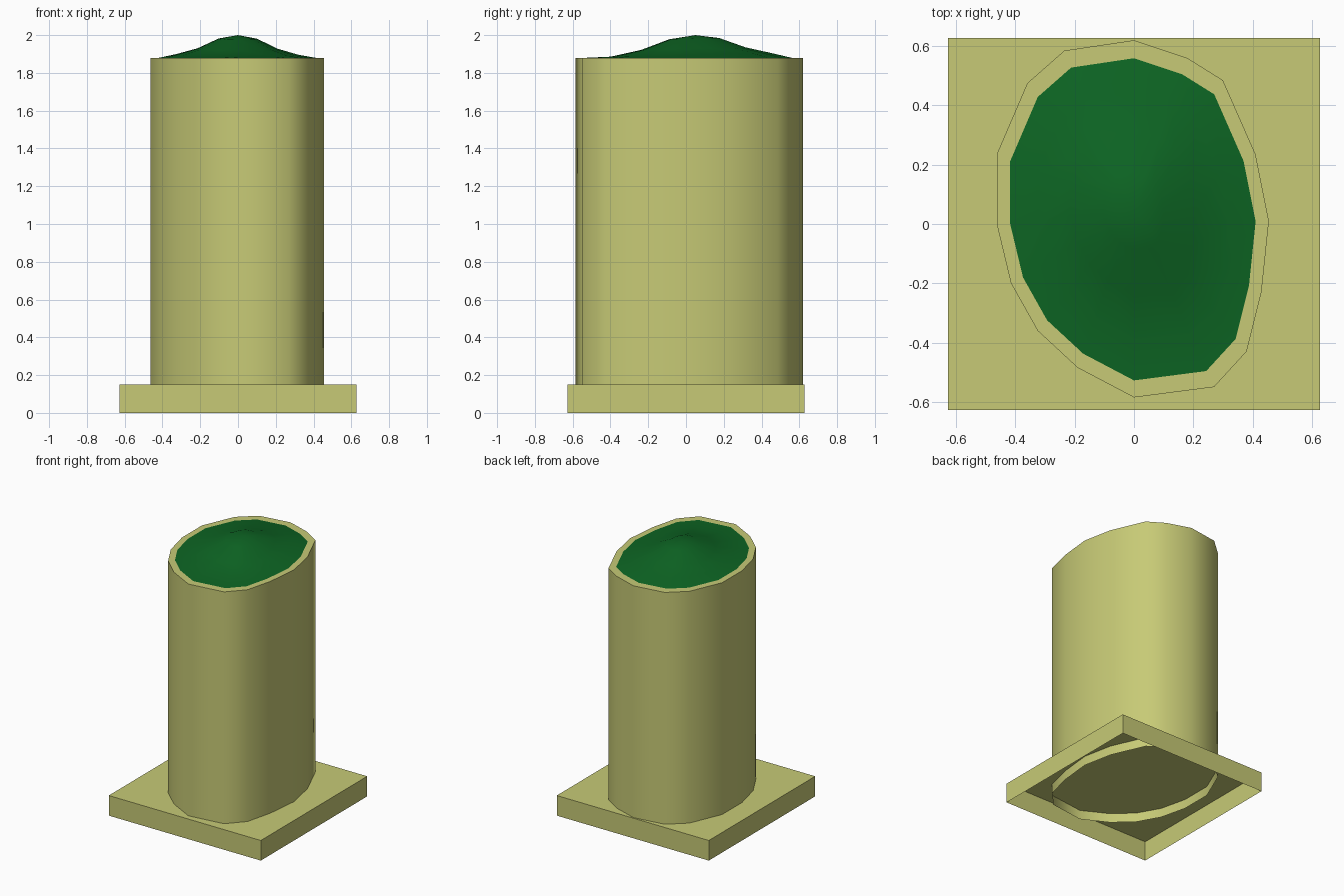
import bpy, bmesh
from math import radians

if "Cube" in bpy.data.objects:
    bpy.data.objects.remove(bpy.data.objects["Cube"])

# Irregular 16-sided trunk outline, clockwise from the back
OUTLINE = [(0, .62), (.18, .56), (.30, .485), (.41, .235), (.455, .01), (.43, -.23),
           (.38, -.43), (.27, -.55), (0, -.585), (-.19, -.485), (-.325, -.36),
           (-.415, -.2), (-.463, 0), (-.463, .235), (-.36, .475), (-.235, .585)]
RIM_Z = 1.88
INNER = 0.902


def material(name, color):
    m = bpy.data.materials.new(name)
    m.diffuse_color = (*color, 1)
    m.use_nodes = True
    m.node_tree.nodes["Principled BSDF"].inputs["Base Color"].default_value = m.diffuse_color
    return m


def finish(name, bm, mat, smooth=True):
    bmesh.ops.recalc_face_normals(bm, faces=bm.faces)
    me = bpy.data.meshes.new(name)
    bm.to_mesh(me)
    bm.free()
    ob = bpy.data.objects.new(name, me)
    bpy.context.collection.objects.link(ob)
    me.materials.append(mat)
    if smooth:
        bpy.ops.object.select_all(action='DESELECT')
        ob.select_set(True)
        bpy.context.view_layer.objects.active = ob
        bpy.ops.object.shade_smooth_by_angle(angle=radians(50))
    return ob


def ring(bm, scale, z, shift=0.0, tilt=0.0):
    return [bm.verts.new((x * scale, y * scale + shift, z + tilt * y * scale))
            for x, y in OUTLINE]


def bridge(bm, a, b):
    n = len(a)
    for i in range(n):
        j = (i + 1) % n
        bm.faces.new((a[i], a[j], b[j], b[i]))


tan = material("tan", (.57, .59, .18))
green = material("green", (.004, .13, .017))

# Square base, open underneath
bm = bmesh.new()
bmesh.ops.create_cube(bm, size=1)
for v in bm.verts:
    v.co = (v.co.x * 1.255, v.co.y * 1.255, (v.co.z + .5) * .15)
bottom = [f for f in bm.faces if f.calc_center_median().z < .01]
bmesh.ops.delete(bm, geom=bottom, context='FACES_ONLY')
base = finish("base", bm, tan, smooth=False)
for f in base.data.polygons:
    if f.normal.z * f.center.z < -.05:
        f.flip()

# Column wall with flat rim, open at its lower end
bm = bmesh.new()
low, top, lip = ring(bm, 1, .08), ring(bm, 1, RIM_Z), ring(bm, INNER, RIM_Z)
bridge(bm, low, top)
bridge(bm, top, lip)
finish("column", bm, tan)

# Softly peaked mound filling the rim
bm = bmesh.new()
prev = ring(bm, INNER, RIM_Z)
for scale, z, shift in ((.70, 1.896, .01), (.46, 1.928, .03), (.22, 1.981, .04)):
    cur = ring(bm, scale, z, shift, .025)
    bridge(bm, prev, cur)
    prev = cur
peak = bm.verts.new((0, .05, 2.0))
for i in range(len(prev)):
    bm.faces.new((prev[i], prev[(i + 1) % len(prev)], peak))
finish("mound", bm, green)
